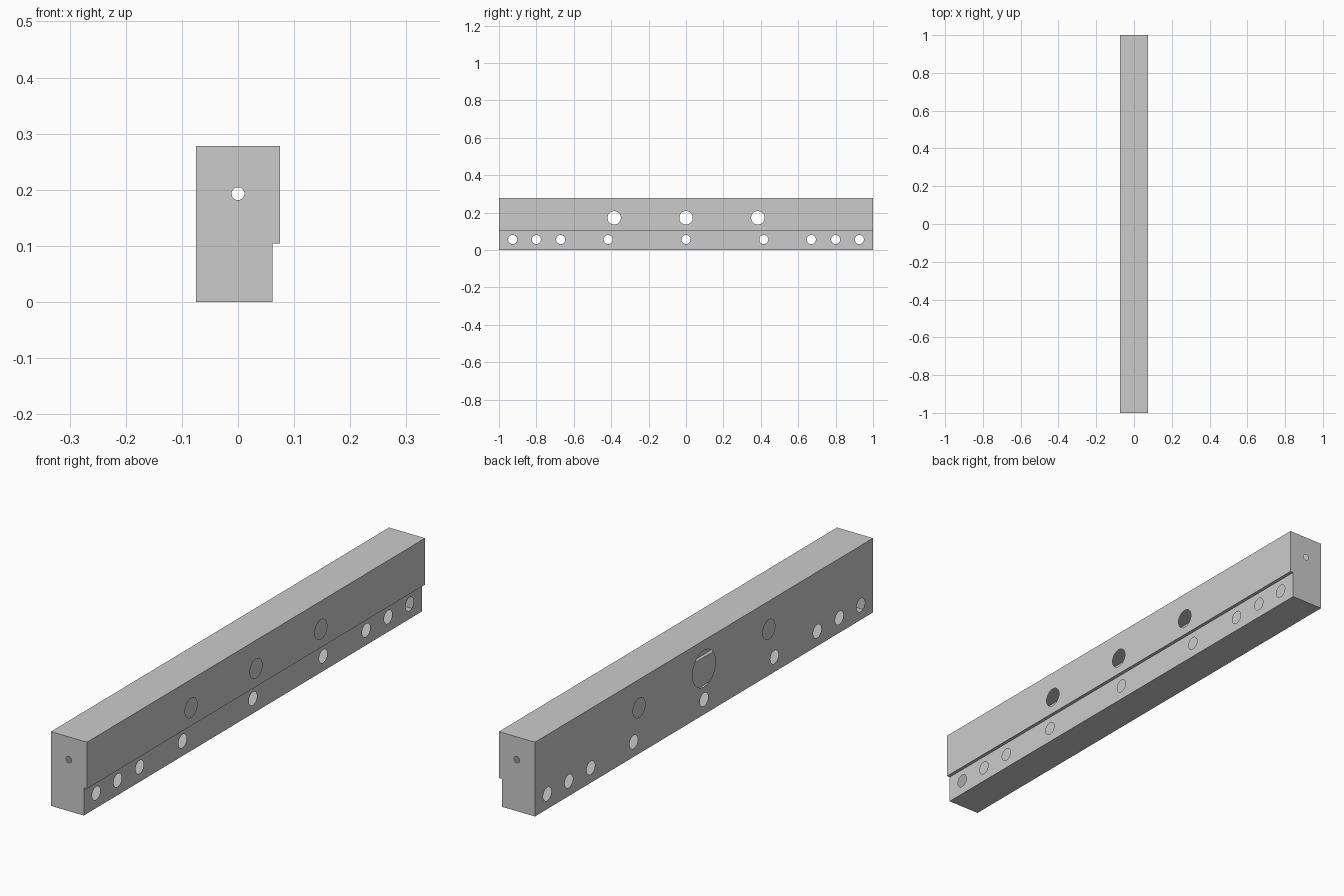
import bpy, bmesh, math
from mathutils import Vector

if "Cube" in bpy.data.objects:
    bpy.data.objects.remove(bpy.data.objects["Cube"])

W, L, H = 0.0745, 1.0, 0.278          # half width, half length, height
STEP_X, STEP_Z = 0.0615, 0.104        # rebate along the right side


def mirrored(values):
    return [0.0] + [s * v for v in values for s in (-1, 1)]


def panel(name, outline, holes, place, normal):
    """Flat sheet with round holes; place() maps 2D points into space."""
    bm = bmesh.new()
    loops = [outline]
    for u, v, r in holes:
        n = 32
        loops.append([(u + r * math.cos(2 * math.pi * i / n),
                       v + r * math.sin(2 * math.pi * i / n)) for i in range(n)])
    edges = []
    for loop in loops:
        vs = [bm.verts.new(place(*p)) for p in loop]
        edges += [bm.edges.new((vs[i - 1], vs[i])) for i in range(len(vs))]
    normal = Vector(normal)
    bmesh.ops.triangle_fill(bm, edges=edges, use_beauty=True, normal=normal)
    for f in bm.faces:
        f.normal_update()
        if f.normal.dot(normal) < 0:
            f.normal_flip()
    me = bpy.data.meshes.new(name)
    bm.to_mesh(me)
    bm.free()
    ob = bpy.data.objects.new(name, me)
    bpy.context.collection.objects.link(ob)


def rect(u0, u1, v0, v1):
    return [(u0, v0), (u1, v0), (u1, v1), (u0, v1)]


# Hole patterns on the long sides
small = [(y, 0.056, 0.0243) for y in mirrored([0.416, 0.67, 0.80, 0.927])]
large = [(y, 0.172, 0.036) for y in mirrored([0.384])]
left_large = [(y, z, 0.068 if y == 0 else r) for y, z, r in large]

# Long sides of the hollow bar
panel("left_side", rect(-L, L, 0, H), small + left_large,
      lambda y, z: (-W, y, z), (-1, 0, 0))
panel("right_upper_side", rect(-L, L, STEP_Z, H), large,
      lambda y, z: (W, y, z), (1, 0, 0))
panel("right_lower_side", rect(-L, L, 0, STEP_Z), small,
      lambda y, z: (STEP_X, y, z), (1, 0, 0))

# Top, bottom and the underside of the rebate
panel("top", rect(-W, W, -L, L), [], lambda x, y: (x, y, H), (0, 0, 1))
panel("bottom", rect(-W, STEP_X, -L, L), [], lambda x, y: (x, y, 0), (0, 0, -1))
panel("rebate_ledge", rect(STEP_X, W, -L, L), [],
      lambda x, y: (x, y, STEP_Z), (0, 0, -1))

# Stepped end plates, each with one small hole
profile = [(-W, 0), (STEP_X, 0), (STEP_X, STEP_Z), (W, STEP_Z), (W, H), (-W, H)]
for name, s in (("front_end", -1), ("back_end", 1)):
    panel(name, profile, [(0, 0.193, 0.0115)],
          lambda x, z, s=s: (x, s * L, z), (0, s, 0))
